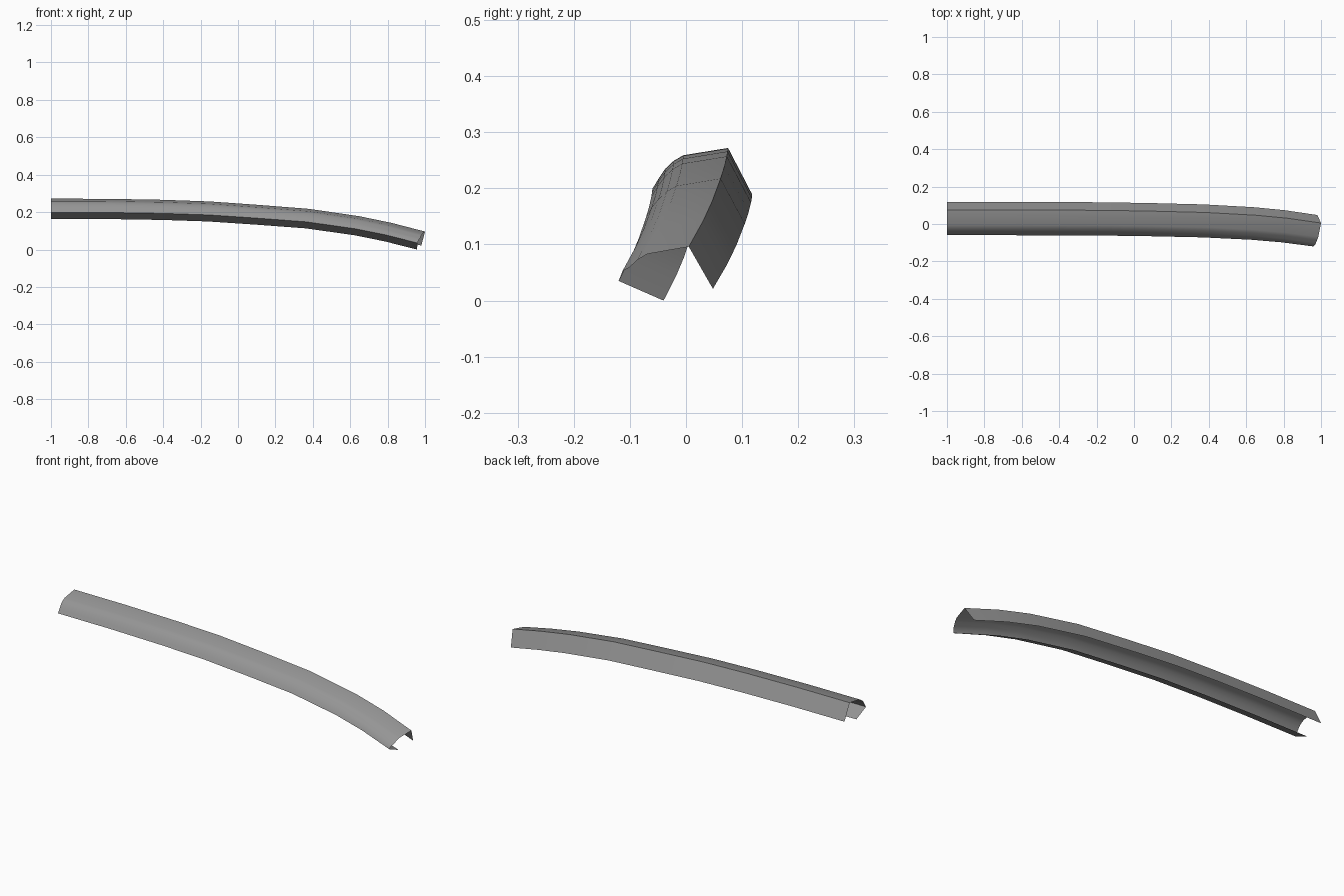
import bpy, bmesh, math

if "Cube" in bpy.data.objects:
    bpy.data.objects.remove(bpy.data.objects["Cube"])

# Open channel section at the straight end: (y, z, backward lean at the curved end)
section = [(0.02, 0.165, 0.043), (-0.06, 0.2, 0.04), (-0.049, 0.218, 0.033),
           (-0.037, 0.236, 0.027), (-0.022, 0.25, 0.021), (-0.005, 0.26, 0.015),
           (0.075, 0.273, 0.0), (0.118, 0.19, 0.02)]

# Sweep stations: (x, sideways bend, drop, lean), last three as fractions
stations = [(-1, 0, 0, 0), (-0.7, 0, 0.005, 0.05), (-0.4, 0.01, 0.035, 0.12),
            (-0.15, 0.03, 0.085, 0.2), (0.1, 0.09, 0.185, 0.28),
            (0.38, 0.19, 0.31, 0.4), (0.65, 0.4, 0.535, 0.62),
            (0.82, 0.63, 0.735, 0.8), (1, 1, 1, 1)]
BEND = -0.07

# Sweep the section along the drooping path
bm = bmesh.new()
rings = []
for x, bend, drop, lean in stations:
    ring = []
    for i, (y, z, back) in enumerate(section):
        fall = 0.176 if i >= 3 else 0.164
        if i == 7:
            fall = 0.168
        dy = -0.06 if i < 2 else BEND + 0.006 * (i < 6)
        ring.append(bm.verts.new((x - back * lean, y + dy * bend, z - fall * drop)))
    rings.append(ring)
for a, b in zip(rings, rings[1:]):
    for i in range(len(section) - 1):
        bm.faces.new((a[i], a[i + 1], b[i + 1], b[i]))
bmesh.ops.recalc_face_normals(bm, faces=bm.faces)
bm.normal_update()

# Make the top strip face upward
top = max(bm.faces, key=lambda f: f.calc_center_median().z)
if top.normal.z < 0:
    bmesh.ops.reverse_faces(bm, faces=bm.faces)

low = min(v.co.z for v in bm.verts)
for v in bm.verts:
    v.co.z -= low

mesh = bpy.data.meshes.new("curved_trim_channel")
bm.to_mesh(mesh)
bm.free()
trim = bpy.data.objects.new("curved_trim_channel", mesh)
bpy.context.collection.objects.link(trim)

# Dark grey finish
grey = bpy.data.materials.new("dark_grey")
grey.diffuse_color = (0.3, 0.3, 0.3, 1)
grey.use_nodes = True
grey.node_tree.nodes["Principled BSDF"].inputs["Base Color"].default_value = grey.diffuse_color
mesh.materials.append(grey)

# Smooth rounded front, crisp folds
bpy.context.view_layer.objects.active = trim
trim.select_set(True)
bpy.ops.object.shade_smooth_by_angle(angle=math.radians(35))
